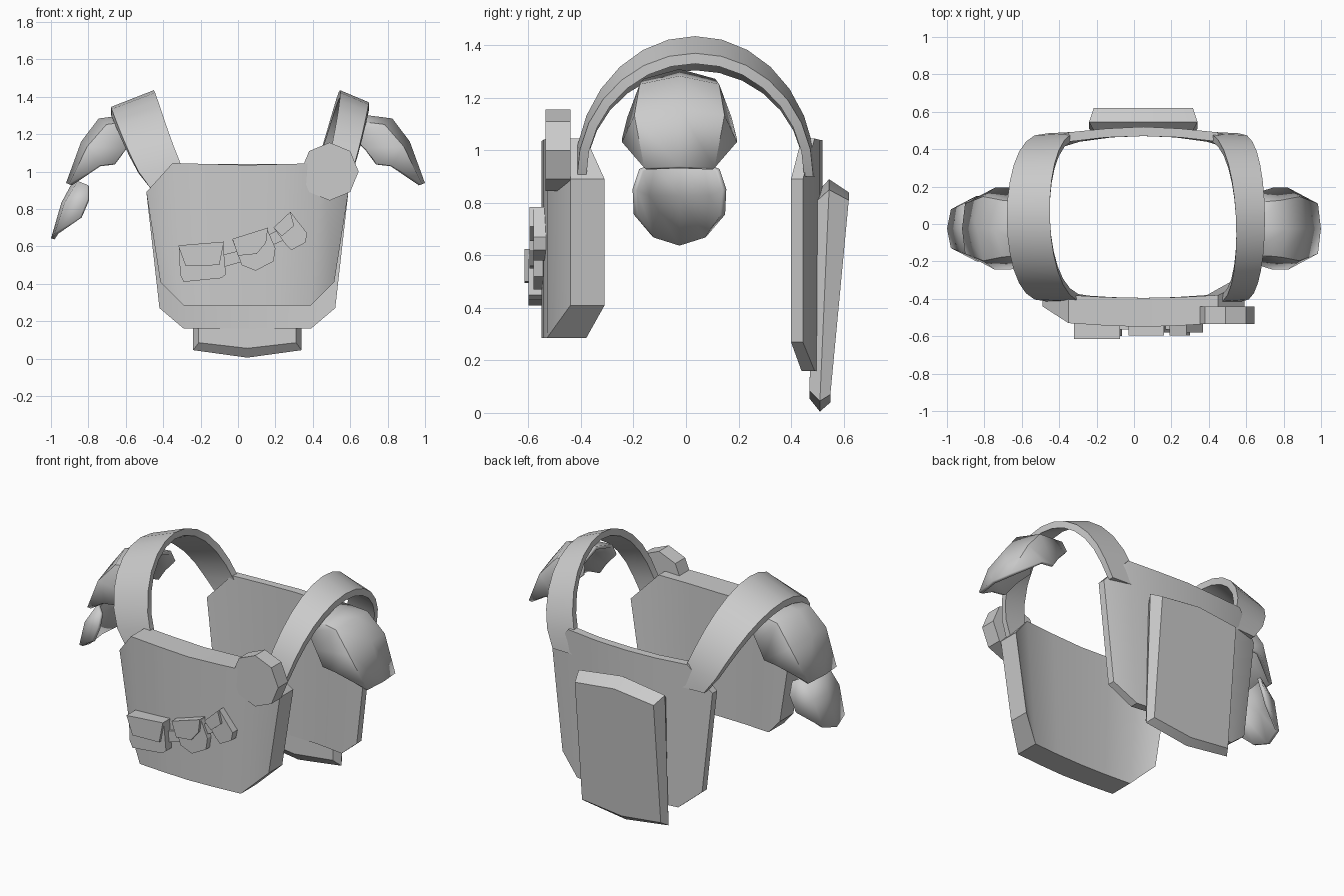
import bpy, bmesh
from math import sin, cos, pi

if "Cube" in bpy.data.objects:
    bpy.data.objects.remove(bpy.data.objects["Cube"])

CX = 0.05  # centre line of the torso


def finish(name, bm, angle=35):
    bmesh.ops.recalc_face_normals(bm, faces=bm.faces[:])
    me = bpy.data.meshes.new(name)
    bm.to_mesh(me)
    bm.free()
    ob = bpy.data.objects.new(name, me)
    bpy.context.collection.objects.link(ob)
    bpy.ops.object.select_all(action='DESELECT')
    ob.select_set(True)
    bpy.context.view_layer.objects.active = ob
    if angle:
        bpy.ops.object.shade_smooth_by_angle(angle=angle * pi / 180)
    return ob


def loft(name, rings, closed=True, angle=35):
    """Skin a list of point rings; closed rings get end caps."""
    bm = bmesh.new()
    vs = [[bm.verts.new(p) for p in r] for r in rings]
    n = len(rings[0])
    for a, b in zip(vs, vs[1:]):
        for i in range(n if closed else n - 1):
            j = (i + 1) % n
            bm.faces.new((a[i], a[j], b[j], b[i]))
    if closed:
        bm.faces.new(vs[0])
        bm.faces.new(vs[-1])
    return finish(name, bm, angle)


def prism(name, outline, y0, y1):
    return loft(name, [[(x, y, z) for x, z in outline] for y in (y0, y1)], angle=0)


def plate(name, cols):
    """Curved plate; cols = half width top/bottom, z top/bottom, y outer/inner."""
    full = [(-1, c) for c in cols] + [(1, c) for c in cols[-2::-1]]
    loft(name, [[(CX + s * xt, yo, zt), (CX + s * xb, yo, zb),
                 (CX + s * xb, yi, zb), (CX + s * xt, yi, zt)]
                for s, (xt, xb, zt, zb, yo, yi) in full])


# Chest and back plates
plate("chest_plate", [(.54, .465, .89, .41, -.44, -.31),
                      (.40, .34, 1.045, .285, -.53, -.38),
                      (.20, .17, 1.04, .285, -.543, -.391),
                      (0, 0, 1.035, .285, -.55, -.395)])
plate("back_plate", [(.54, .47, .89, .27, .445, .40),
                     (.40, .34, 1.045, .16, .49, .44),
                     (.20, .17, 1.04, .16, .51, .463),
                     (0, 0, 1.04, .16, .52, .47)])


# Back pack, three peaked hexagonal sections
def pack_ring(w, yt, yb, zt, zb, peak):
    return [(CX - w, yt, zt), (CX, yt, zt + peak), (CX + w, yt, zt),
            (CX + w, yb, zb), (CX, yb, zb - peak), (CX - w, yb, zb)]


loft("back_pack", [pack_ring(.26, .49, .47, .80, .085, .03),
                   pack_ring(.29, .545, .51, .85, .045, .04),
                   pack_ring(.265, .62, .55, .81, .07, .03)], angle=20)


# Shoulder straps: inner and outer edge each follow an arch
def strap(name, inner, outer, z_out):
    rings = []
    n = 14
    for k in range(n + 1):
        a = pi * k / n
        t = k / n
        s = sin(a) ** .75
        xs = [e[0] * (1 - t) + e[2] * t for e in (inner, outer)]
        # bow sideways from the straight line between the ends
        xi, xo = [x + s * (e[1] - (e[0] + e[2]) / 2)
                  for x, e in zip(xs, (inner, outer))]
        ring = []
        for x, ry, rz in ((xi, .46, .535), (xo, .45, z_out - .9),
                          (xo, .415, z_out - .94), (xi, .42, .495)):
            ring.append((x, .035 - ry * cos(a), .9 + rz * sin(a)))
        rings.append(ring)
    loft(name, rings)


strap("left_strap", (-.23, -.45, -.27), (-.46, -.68, -.46), 1.345)
strap("right_strap", (.43, .545, .36), (.57, .70, .56), 1.37)


# Shoulder shells: each row gives ridge, mid and edge points as (x, z, half width)
def shell(name, rows, mirror=None):
    rings = []
    for row in rows:
        half = list(row)
        pts = [(x, -.025 - h, z) for x, z, h in reversed(half)]
        pts += [(x, -.025 + h, z) for x, z, h in half[1:]]
        if mirror is not None:
            pts = [(2 * mirror - x, y, z) for x, y, z in pts]
        rings.append(pts)
    ob = loft(name, rings, closed=False, angle=50)
    m = ob.modifiers.new("thickness", 'SOLIDIFY')
    m.thickness = .02
    m.offset = 0


upper = [[(.62, 1.30, 0), (.61, 1.265, .13), (.60, 1.20, .155)],
         [(.82, 1.275, 0), (.78, 1.245, .145), (.68, 1.12, .19)],
         [(.91, 1.155, 0), (.88, 1.13, .165), (.74, 1.04, .21)],
         [(.99, .935, 0), (.975, .93, .13), (.82, 1.03, .21)]]
shell("right_shoulder_guard", upper)
shell("left_shoulder_guard", upper, mirror=.04)
shell("left_arm_guard", [[(-.87, .95, 0), (-.85, .945, .10), (-.80, .925, .145)],
                         [(-.935, .83, 0), (-.92, .83, .12), (-.80, .85, .17)],
                         [(-.99, .64, 0), (-.97, .67, .10), (-.84, .755, .165)]])

# Octagonal disc on the chest
prism("chest_disc", [(.49 + .155 * cos(k * pi / 4), 1.0 + .155 * sin(k * pi / 4))
                     for k in range(8)], -.535, -.44)

# Belt pouches with flaps
pouches = [
    ([(-.315, .605), (-.08, .62), (-.065, .45), (-.09, .43), (-.29, .41), (-.31, .45)],
     [(-.32, .605), (-.075, .625), (-.10, .50), (-.28, .495)], -.60),
    ([(-.03, .635), (.155, .695), (.20, .59), (.19, .52), (.095, .47), (.02, .50)],
     [(-.03, .64), (.16, .70), (.15, .62), (.10, .56), (0, .55)], -.58),
    ([(.19, .70), (.28, .785), (.37, .67), (.36, .62), (.285, .58), (.255, .61)],
     [(.19, .70), (.28, .785), (.30, .71), (.235, .655)], -.58)]
for i, (body, flap, y) in enumerate(pouches, 1):
    prism(f"pouch_{i}", body, -.52, y)
    prism(f"pouch_flap_{i}", flap, -.52, y - .016)

# Short belt links between the pouches
prism("belt_link_1", [(-.08, .555), (.02, .58), (.03, .52), (-.075, .49)], -.53, -.565)
prism("belt_link_2", [(.15, .655), (.22, .69), (.26, .64), (.17, .60)], -.53, -.565)
